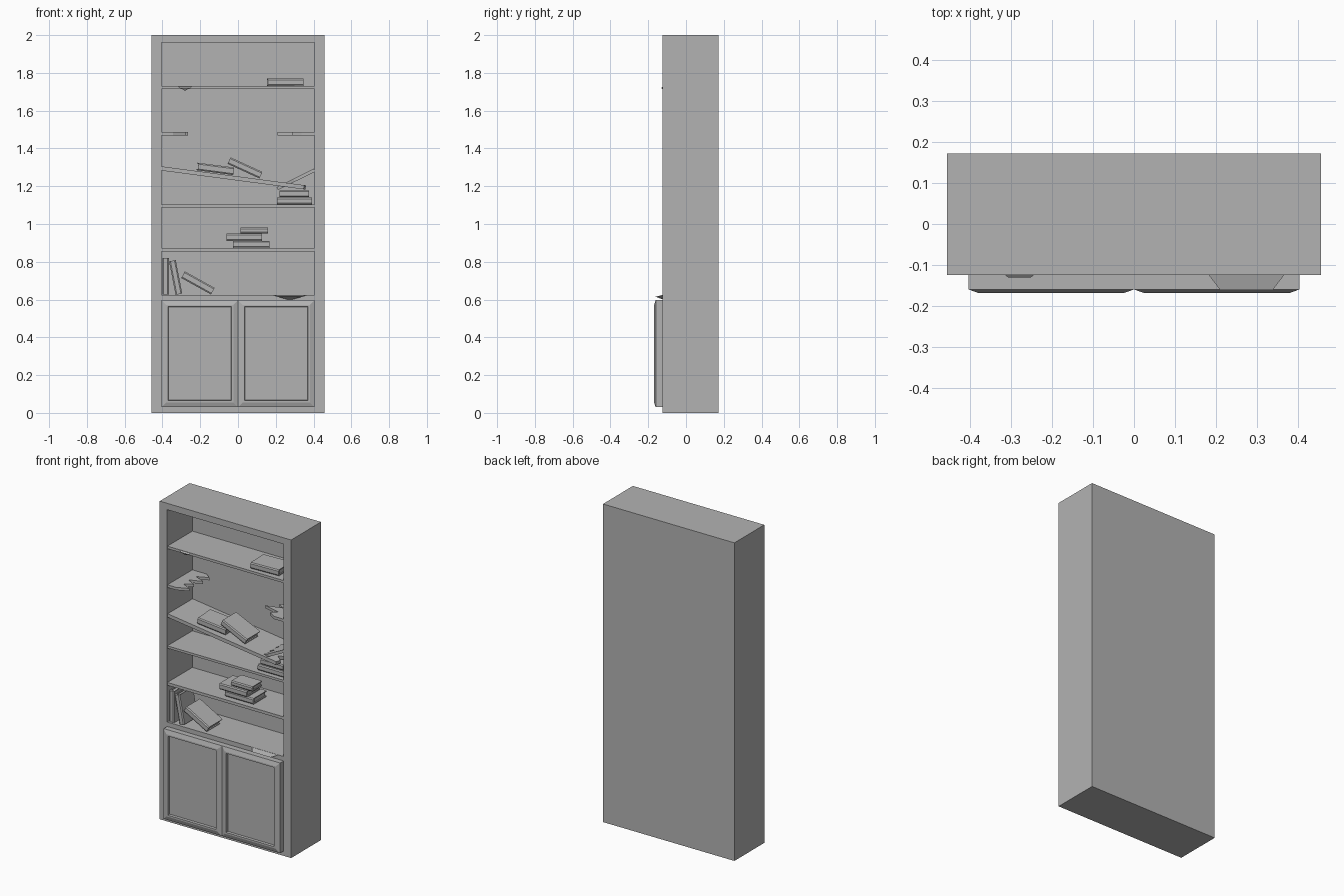
import bpy, bmesh, math
from mathutils import Matrix, Vector

if "Cube" in bpy.data.objects:
    bpy.data.objects.remove(bpy.data.objects["Cube"])

grey = bpy.data.materials.new("plain_grey")
grey.use_nodes = True
grey.diffuse_color = (0.45, 0.45, 0.45, 1)
grey.node_tree.nodes["Principled BSDF"].inputs["Base Color"].default_value = grey.diffuse_color

FRONT, BACK = -0.125, 0.125      # front of the case, inner back wall
INNER = 0.405                    # half width of the opening


def finish(name, bm):
    bmesh.ops.recalc_face_normals(bm, faces=bm.faces)
    mesh = bpy.data.meshes.new(name)
    bm.to_mesh(mesh)
    bm.free()
    mesh.materials.append(grey)
    obj = bpy.data.objects.new(name, mesh)
    bpy.context.collection.objects.link(obj)
    return obj


def stepped(name, loops):
    """Join upright rectangles (x0, x1, z0, z1, y) in order and cap both ends."""
    bm = bmesh.new()
    rings = [[bm.verts.new((x, y, z)) for x, z in ((a, c), (b, c), (b, d), (a, d))]
             for a, b, c, d, y in loops]
    for r, s in zip(rings, rings[1:]):
        for i in range(4):
            j = (i + 1) % 4
            bm.faces.new((r[i], r[j], s[j], s[i]))
    bm.faces.new(rings[0])
    bm.faces.new(rings[-1])
    return finish(name, bm)


def add_prism(bm, outline, z0, z1):
    low = [bm.verts.new((x, y, z0)) for x, y in outline]
    high = [bm.verts.new((x, y, z1)) for x, y in outline]
    n = len(outline)
    for i in range(n):
        j = (i + 1) % n
        bm.faces.new((low[i], low[j], high[j], high[i]))
    bm.faces.new(low)
    bm.faces.new(high)


def add_box(bm, x0, x1, y0, y1, z0, z1):
    add_prism(bm, [(x0, y0), (x1, y0), (x1, y1), (x0, y1)], z0, z1)


def shelf(name, z0, z1):
    bm = bmesh.new()
    add_box(bm, -INNER, INNER, FRONT + 0.002, BACK, z0, z1)
    return finish(name, bm)


def broken_shelf(name, side, tips, thick, z, tilt=0):
    """Board fixed to one side wall, snapped into a zigzag at its free end."""
    bm = bmesh.new()
    y0, y1 = FRONT + 0.003, BACK
    step = (y1 - y0) / (len(tips) - 1)
    outline = [(0, y0)] + [(-side * t, y0 + i * step) for i, t in enumerate(tips)] + [(0, y1)]
    add_prism(bm, outline, -thick / 2, thick / 2)
    obj = finish(name, bm)
    obj.location = (side * INNER, 0, z)
    obj.rotation_euler.y = tilt


def book(name, x, z, length, thick, tilt=0, y=-0.03, yaw=0, depth=0.135):
    """Two boards, a chamfered spine at the front and a recessed page block."""
    bm = bmesh.new()
    l, d, t, board = length / 2, depth / 2, thick / 2, 0.006
    for s in (-1, 1):
        add_box(bm, -l, l, -d + 0.008, d, s * t, s * (t - board))
    add_box(bm, -l + 0.006, l - 0.006, -d + 0.01, d - 0.006, -t + board, t - board)
    # spine profile swept along the length
    profile = [(-d + 0.012, -t), (-d + 0.005, -t), (-d, -t + 0.007),
               (-d, t - 0.007), (-d + 0.005, t), (-d + 0.012, t)]
    ends = [[bm.verts.new((e, py, pz)) for py, pz in profile] for e in (-l, l)]
    for i in range(len(profile)):
        j = (i + 1) % len(profile)
        bm.faces.new((ends[0][i], ends[0][j], ends[1][j], ends[1][i]))
    for e in ends:
        bm.faces.new(e)
    obj = finish(name, bm)
    obj.matrix_world = (Matrix.Translation((x, y, z)) @ Matrix.Rotation(tilt, 4, 'Y')
                        @ Matrix.Rotation(yaw, 4, 'Z'))


def splinter(name, x, half, reach, z, drop):
    """Peeled wedge hanging out from the front edge of a shelf."""
    bm = bmesh.new()
    back = [bm.verts.new((x + s * half, FRONT + 0.004, z)) for s in (-1, 1)]
    front = [bm.verts.new((x + s * half * 0.68, FRONT - reach, z - drop * 0.4)) for s in (-1, 1)]
    under = [bm.verts.new((x + s * half * 0.12, FRONT + 0.004, z - drop)) for s in (-1, 1)]
    bmesh.ops.convex_hull(bm, input=back + front + under)
    finish(name, bm)


# Case: outer box with the shelf opening sunk into its front
opening = (-INNER, INNER, 0.625, 1.96)
stepped("case", [(-0.457, 0.457, 0, 2, 0.172), (-0.457, 0.457, 0, 2, FRONT),
                 (*opening, FRONT), (*opening, BACK)])

# Doors: chamfered frame around a sunken panel
for name, side in (("left_door", 1), ("right_door", -1)):
    def rect(inset, y):
        return (side * inset, side * (INNER - inset), 0.03 + inset, 0.597 - inset, y)
    stepped(name, [rect(0, FRONT), rect(0, -0.16), rect(0.025, -0.169),
                   rect(0.035, -0.169), rect(0.037, -0.154)])

# Whole shelves
shelf("top_shelf", 1.714, 1.73)
shelf("lower_shelf", 1.088, 1.103)
shelf("bottom_shelf", 0.855, 0.873)

# Broken shelves
broken_shelf("snapped_shelf_right", -1, [0.06, 0.13, 0.07, 0.12, 0.06, 0.14, 0.07, 0.14, 0.1],
             0.017, 1.478)
broken_shelf("snapped_shelf_left", 1, [0.07, 0.12, 0.08, 0.195, 0.09, 0.14, 0.06, 0.12, 0.08],
             0.017, 1.478)
broken_shelf("fallen_shelf", -1, [0.76, 0.77, 0.73, 0.77, 0.72, 0.76, 0.74, 0.77, 0.73],
             0.022, 1.294, 0.131)
broken_shelf("hanging_shelf_stub", 1, [0.12, 0.19, 0.11, 0.22, 0.13, 0.2, 0.1, 0.18, 0.12],
             0.017, 1.285, -0.46)

# Splintered shelf edges
splinter("top_splinter", -0.28, 0.04, 0.006, 1.73, 0.022)
splinter("base_splinter", 0.275, 0.095, 0.036, 0.625, 0.025)

# Books lying on the shelves
book("top_book", 0.25, 1.75, 0.19, 0.038, yaw=0.04)
book("fallen_book", -0.12, 1.292, 0.19, 0.04, 0.131, yaw=0.05)
book("sliding_book", 0.037, 1.297, 0.185, 0.038, 0.43)
book("low_pile_book_1", 0.298, 1.122, 0.185, 0.037)
book("low_pile_book_2", 0.298, 1.16, 0.155, 0.036, y=-0.035, depth=0.11)
book("pile_book_1", 0.07, 0.892, 0.195, 0.037, y=-0.022)
book("pile_book_2", 0.033, 0.93, 0.19, 0.038)
book("pile_book_3", 0.085, 0.965, 0.145, 0.031, y=-0.035, depth=0.1)

# Books standing and leaning against the side wall
book("standing_book", -0.383, 0.723, 0.195, 0.036, math.pi / 2, y=-0.045)
book("leaning_book", -0.33, 0.717, 0.18, 0.036, math.radians(79), y=-0.045)
book("slumped_book", -0.212, 0.688, 0.18, 0.04, math.radians(29), y=-0.045)
